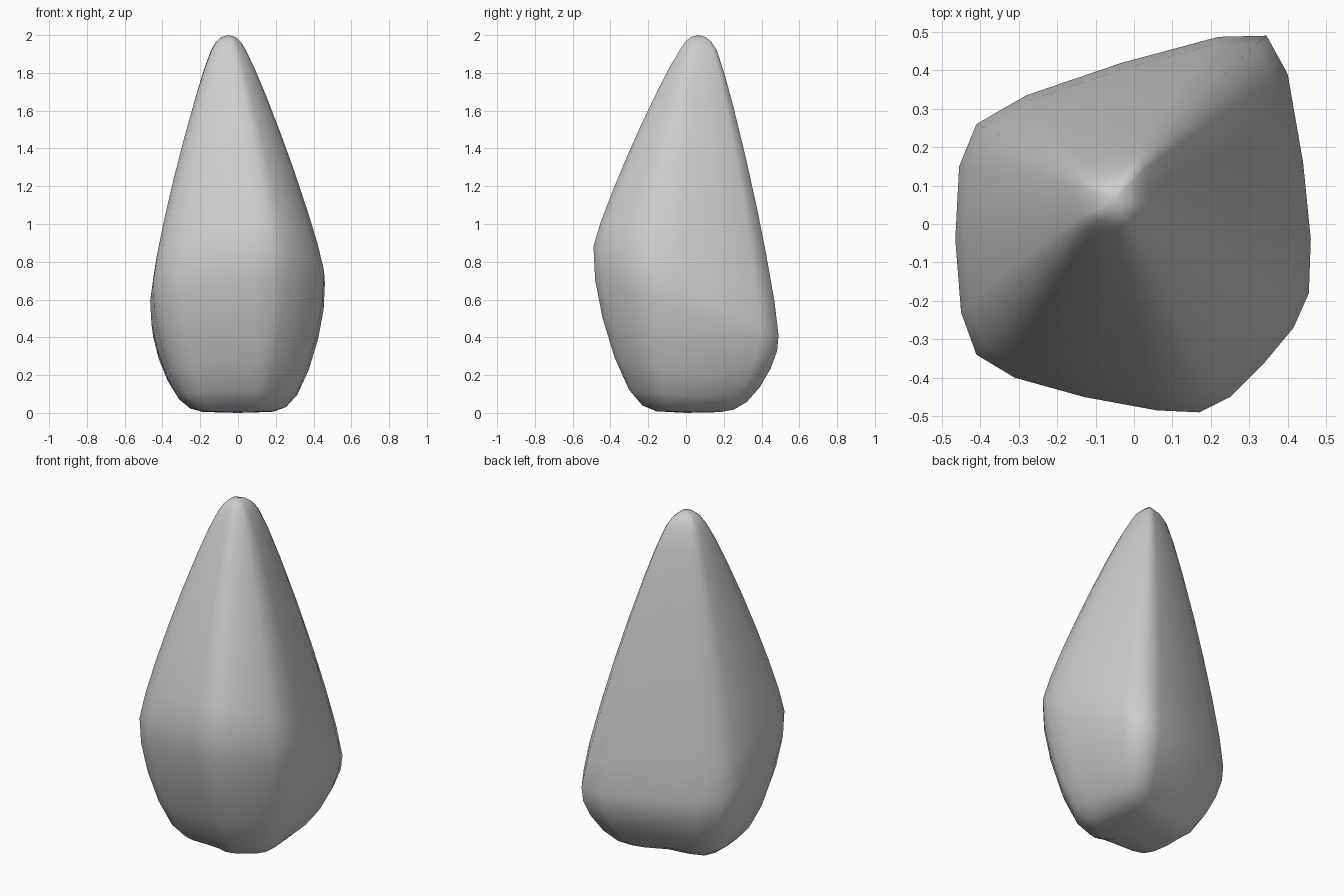
import bpy
import bmesh

if "Cube" in bpy.data.objects:
    bpy.data.objects.remove(bpy.data.objects["Cube"], do_unlink=True)

# Widest outline of the stone, anticlockwise seen from above
RIM = [(-0.41, 0.26), (-0.455, 0.15), (-0.465, -0.04), (-0.45, -0.23),
       (-0.41, -0.34), (-0.31, -0.4), (-0.13, -0.45), (0.06, -0.485),
       (0.17, -0.49), (0.25, -0.45), (0.34, -0.36), (0.415, -0.27),
       (0.455, -0.18), (0.46, -0.04), (0.44, 0.16), (0.4, 0.39),
       (0.345, 0.49), (0.22, 0.487), (-0.03, 0.42), (-0.28, 0.335)]
# Rounded underside: (fraction of rim height, fraction of rim width)
UNDERSIDE = [(0.01, 0.28), (0.045, 0.43), (0.14, 0.58), (0.33, 0.745),
             (0.57, 0.89), (0.8, 0.98), (1, 1)]
# Steps up the tapering body, then the blunt tip (height, width)
BODY = [0.12, 0.28, 0.45, 0.62, 0.8, 0.92, 1]
TIP = [(1.965, 0.14), (1.99, 0.08)]
TIP_X, TIP_Y, TIP_Z, TIP_SCALE = -0.05, 0.065, 1.92, 0.2


def rim_height(x, y):
    """The widest line tilts, high at the front and low at the back."""
    return 0.62 - 0.5 * y + 0.1 * x


def under_point(x, y, f, s):
    s = s ** (1 - 0.65 * abs(x))
    return x * s, y * s, rim_height(x, y) * f


def body_point(x, y, u):
    bulge = 0.065 * (4 * u * (1 - u)) ** 0.7
    s = 1 + (TIP_SCALE - 1) * u + bulge
    z = rim_height(x, y)
    return x * s + TIP_X * u, y * s + TIP_Y * u, z + (TIP_Z - z) * u


rings = [[under_point(x, y, f, s) for x, y in RIM] for f, s in UNDERSIDE]
rings += [[body_point(x, y, u) for x, y in RIM] for u in BODY]
rings += [[(x * s + TIP_X, y * s + TIP_Y, z) for x, y in RIM] for z, s in TIP]

# Loft the rings and close both ends with fans
bm = bmesh.new()
loops = [[bm.verts.new(p) for p in ring] for ring in rings]
n = len(RIM)
for low, high in zip(loops, loops[1:]):
    for i in range(n):
        j = (i + 1) % n
        bm.faces.new((low[i], low[j], high[j], high[i]))
for loop, centre in ((loops[0], (0, 0, 0)), (loops[-1], (TIP_X, TIP_Y, 2))):
    v = bm.verts.new(centre)
    for i in range(n):
        bm.faces.new((loop[i], loop[(i + 1) % n], v))
bmesh.ops.recalc_face_normals(bm, faces=bm.faces)

mesh = bpy.data.meshes.new("stone")
bm.to_mesh(mesh)
bm.free()
stone = bpy.data.objects.new("stone", mesh)
bpy.context.collection.objects.link(stone)

# Single grey colour
grey = bpy.data.materials.new("stone grey")
grey.use_nodes = True
colour = (0.6, 0.6, 0.6, 1)
grey.diffuse_color = colour
grey.node_tree.nodes["Principled BSDF"].inputs["Base Color"].default_value = colour
mesh.materials.append(grey)
for face in mesh.polygons:
    face.use_smooth = True
